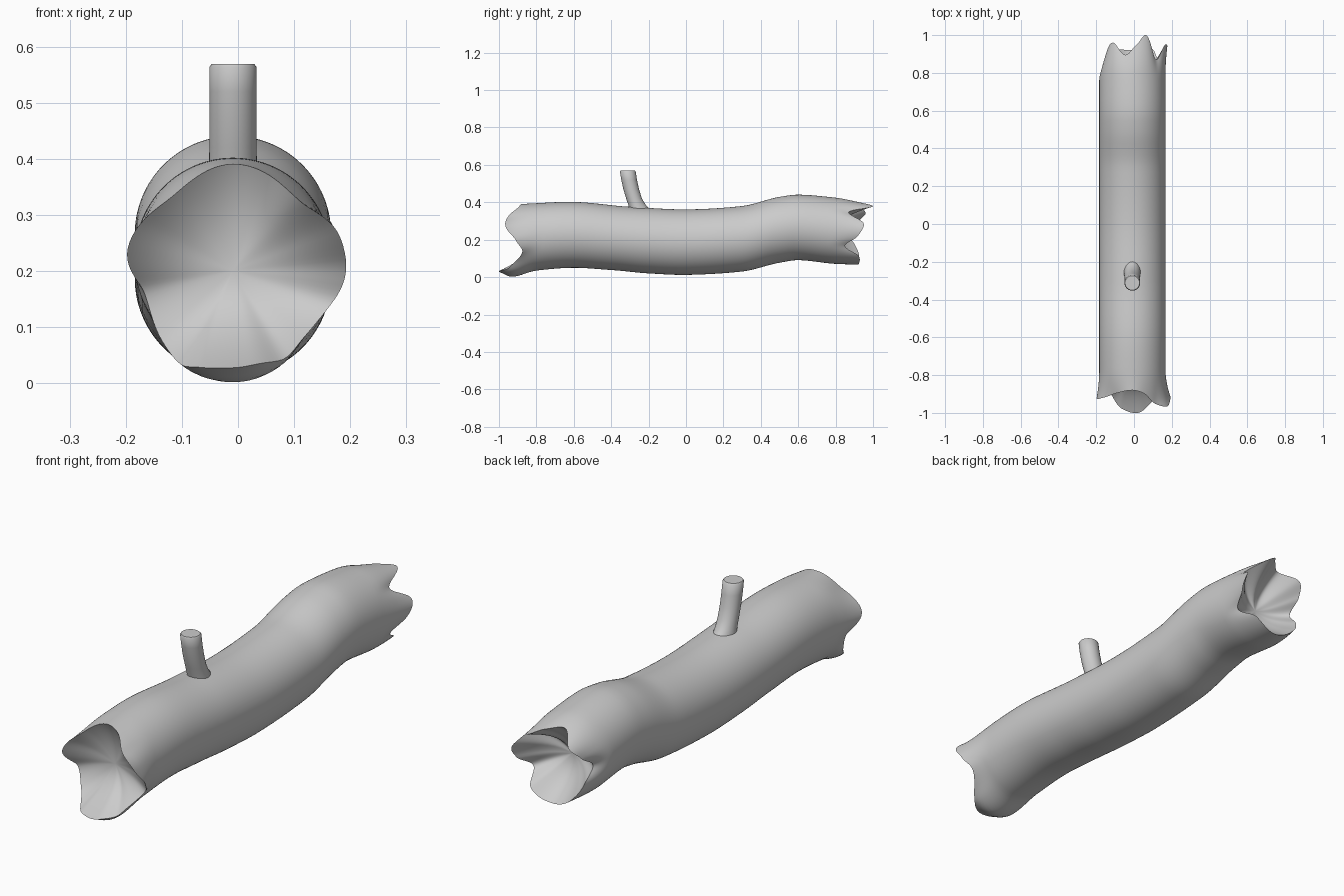
import bpy, bmesh, math
from mathutils import Vector

if "Cube" in bpy.data.objects:
    bpy.data.objects.remove(bpy.data.objects["Cube"])

CX, R, N = -0.009, 0.175, 112


def interp(tab, x, period=None):
    """Smooth monotone-ish interpolation through (x, value) points."""
    pts = sorted(tab)
    if period:
        pts = ([(a - period, v) for a, v in pts] + pts
               + [(a + period, v) for a, v in pts])
    x = max(pts[0][0], min(pts[-1][0], x))
    for i in range(len(pts) - 1):
        (x0, v0), (x1, v1) = pts[i], pts[i + 1]
        if x0 <= x <= x1:
            h = x1 - x0
            t = (x - x0) / h

            def slope(k):
                a, b = pts[max(k - 1, 0)], pts[min(k + 1, len(pts) - 1)]
                return (b[1] - a[1]) / (b[0] - a[0])
            m0, m1 = slope(i) * h * 0.8, slope(i + 1) * h * 0.8
            return (v0 * (2*t**3 - 3*t*t + 1) + m0 * (t**3 - 2*t*t + t)
                    + v1 * (3*t*t - 2*t**3) + m1 * (t**3 - t*t))


# Side silhouette of the trunk: top and bottom heights along y
TOP = [(-1, .385), (-.88, .391), (-.6, .402), (-.3, .376), (0, .362), (.3, .38),
       (.5, .429), (.6, .441), (.8, .425), (1, .393)]
BOT = [(-1, .028), (-.93, .002), (-.8, .035), (-.6, .05), (-.4, .038), (-.2, .02), (0, .012),
       (.3, .03), (.5, .077), (.6, .091), (.8, .071), (1, .065)]

# Broken ends: lip position and radial flare by angle (0 = +x, 90 = up)
FRONT_LIP = [(-110, -.975), (-80, -1.0), (-50, -.94), (-20, -.875), (0, -.91), (20, -.965),
             (45, -.95), (70, -.895), (90, -.88), (120, -.895), (150, -.92),
             (168, -.925), (195, -.86), (222, -.88)]
FRONT_FLARE = [(-90, 0), (-60, -.006), (-40, -.012), (0, .026), (18, .024), (45, -.008), (90, 0),
               (130, -.012), (168, .017), (195, -.012), (225, -.003)]
BACK_LIP = [(-90, .92), (-50, .925), (-28, .85), (-5, .92), (18, .95), (40, .87), (65, 1.0),
            (82, .95), (103, .895), (130, .96), (155, .92), (180, .85), (205, .90), (230, .925)]
BACK_FLARE = [(-90, 0), (-28, -.01), (10, .012), (40, -.01), (65, 0), (103, -.012),
              (135, -.02), (180, -.035), (225, -.02)]


def trunk_point(y, deg, flare):
    a = math.radians(deg)
    top, bot = interp(TOP, y), interp(BOT, y)
    return Vector((CX + (R + flare) * math.cos(a), y,
                   (top + bot) / 2 + ((top - bot) / 2 + flare) * math.sin(a)))


def end_rings(lip, flare, start, depth):
    """Rings from the body out to the broken lip, then into the hollow."""
    rings = []
    angs = [360 * i / N for i in range(N)]
    for s in range(1, 15):
        t = s / 14
        rings.append([trunk_point(start + (interp(lip, d, 360) - start) * t, d,
                                  interp(flare, d, 360) * t * t) for d in angs])
    lip_ring = rings[-1]
    mid = Vector((CX, depth, sum(p.z for p in lip_ring) / N))
    for f in (.975, .94, .89, .82, .74, .64, .53, .41, .28, .14):
        ring = []
        for p in lip_ring:
            q = mid.lerp(p, f)
            q.y = depth + (p.y - depth) * f ** 2.2
            ring.append(q)
        rings.append(ring)
    return rings, mid


# Trunk: one closed skin with hollow ragged ends
front, front_mid = end_rings(FRONT_LIP, FRONT_FLARE, -.76, -.83)
back, back_mid = end_rings(BACK_LIP, BACK_FLARE, .76, .79)
body = [[trunk_point(-.76 + 1.52 * k / 50, 360 * i / N, 0) for i in range(N)]
        for k in range(51)]
rings = front[::-1] + body + back
bm = bmesh.new()
rows = [[bm.verts.new(p) for p in r] for r in rings]
for a, b in zip(rows, rows[1:]):
    for i in range(N):
        j = (i + 1) % N
        bm.faces.new((a[i], a[j], b[j], b[i]))
for row, mid in ((rows[0], front_mid), (rows[-1], back_mid)):
    c = bm.verts.new(mid)
    for i in range(N):
        bm.faces.new((row[i], row[(i + 1) % N], c))


def finish(bm, name, angle):
    bmesh.ops.recalc_face_normals(bm, faces=bm.faces)
    me = bpy.data.meshes.new(name)
    bm.to_mesh(me)
    bm.free()
    ob = bpy.data.objects.new(name, me)
    bpy.context.collection.objects.link(ob)
    bpy.ops.object.select_all(action='DESELECT')
    ob.select_set(True)
    bpy.context.view_layer.objects.active = ob
    bpy.ops.object.shade_smooth_by_angle(angle=math.radians(angle))


finish(bm, "log_trunk", 75)

# Branch stub: bent tube, (y, z, radius, extra reach of the flared +y root)
PATH = [(-.25, .345, .047, .03), (-.258, .365, .045, .018), (-.265, .385, .043, .008),
        (-.278, .42, .042, 0), (-.293, .47, .042, 0), (-.304, .52, .042, 0),
        (-.311, .564, .042, 0), (-.312, .569, .038, 0)]
bm = bmesh.new()
prev = None
for y, z, r, ext in PATH:
    ring = []
    for i in range(32):
        a = math.tau * i / 32
        s = math.sin(a)
        ring.append(bm.verts.new((CX + r * math.cos(a), y + (r + max(s, 0) * ext) * s, z)))
    if prev:
        for i in range(32):
            j = (i + 1) % 32
            bm.faces.new((prev[i], prev[j], ring[j], ring[i]))
    else:
        bm.faces.new(ring)
    prev = ring
bm.faces.new(prev)
finish(bm, "branch_stub", 40)
